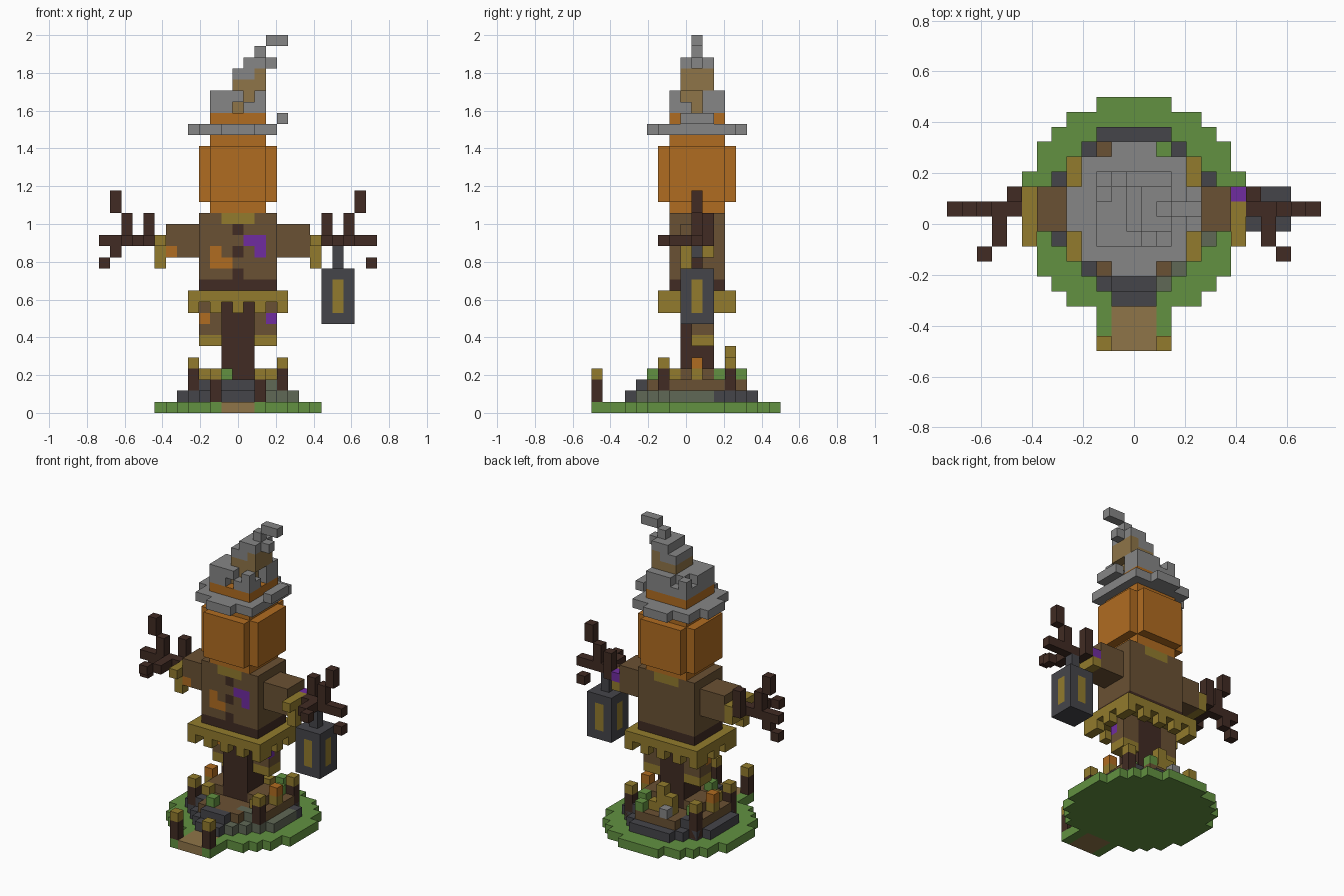
import bpy, bmesh
from mathutils import Vector

old = bpy.data.objects.get("Cube")
if old:
    bpy.data.objects.remove(old, do_unlink=True)

UNIT = 2 / 34          # edge of one block
MID = 1                # depth of the tower's axis, in blocks


def linear(c):
    c /= 255
    return c / 12.92 if c <= 0.04045 else ((c + 0.055) / 1.055) ** 2.4


PALETTE = {
    "grass_green": (98, 145, 65), "path_tan": (143, 117, 72),
    "hat_grey": (134, 134, 134), "slate": (69, 69, 74),
    "bark": (65, 43, 35), "cloth_brown": (106, 81, 51),
    "pumpkin_orange": (176, 108, 33), "straw_yellow": (146, 123, 45),
    "purple": (112, 44, 160), "moss_stone": (96, 104, 86),
}
NAMES = list(PALETTE)
MATERIALS = []
for name, rgb in PALETTE.items():
    mat = bpy.data.materials.new(name)
    mat.use_nodes = True
    colour = [linear(c) for c in rgb] + [1]
    mat.diffuse_color = colour
    mat.node_tree.nodes["Principled BSDF"].inputs["Base Color"].default_value = colour
    MATERIALS.append(mat)


def span(r):
    return range(r[0], r[1] + 1) if isinstance(r, tuple) else (r,)


class Part:
    """A group of coloured blocks that becomes one mesh of outer faces."""

    def __init__(self, name):
        self.name, self.cells = name, {}

    def box(self, colour, x, y, z):
        for i in span(x):
            for j in span(y):
                for k in span(z):
                    self.cells[i, j, k] = colour
        return self

    def pair(self, colour, x, y, z):
        flip = (-x[1], -x[0]) if isinstance(x, tuple) else -x
        return self.box(colour, x, y, z).box(colour, flip, y, z)

    def disc(self, colour, r2, z):
        for i in range(-8, 9):
            for j in range(-8, 9):
                if i * i + j * j <= r2:
                    self.box(colour, i, j + MID, z)
        return self

    def cut(self, x, y, z):
        for i in span(x):
            for j in span(y):
                for k in span(z):
                    self.cells.pop((i, j, k), None)
        return self

    def build(self):
        bm = bmesh.new()
        for cell, colour in self.cells.items():
            for axis in range(3):
                for side in (-1, 1):
                    near = list(cell)
                    near[axis] += side
                    if tuple(near) in self.cells:
                        continue
                    n, u, v = Vector(), Vector(), Vector()
                    n[axis], u[(axis + 1) % 3] = side / 2, 0.5
                    v[(axis + 2) % 3] = side / 2
                    c = Vector(cell) + Vector((0, 0, 0.5)) + n
                    ring = (c - u - v, c + u - v, c + u + v, c - u + v)
                    face = bm.faces.new([bm.verts.new(p * UNIT) for p in ring])
                    face.material_index = NAMES.index(colour)
        bmesh.ops.remove_doubles(bm, verts=bm.verts, dist=UNIT / 100)
        bmesh.ops.dissolve_limit(bm, angle_limit=0.01, verts=bm.verts,
                                 edges=bm.edges, delimit={'MATERIAL'})
        mesh = bpy.data.meshes.new(self.name)
        bm.to_mesh(mesh)
        bm.free()
        for m in MATERIALS:
            mesh.materials.append(m)
        bpy.context.collection.objects.link(bpy.data.objects.new(self.name, mesh))


# Grass island with the path leading in
ground = Part("grass_base").disc("grass_green", 55, 0)
ground.box("grass_green", (-2, 2), (-8, -6), 0)
ground.box("path_tan", (-1, 1), (-8, -6), 0).build()

# Stone terrace, earth mound and steps
terrace = Part("stone_terrace").disc("slate", 30, 1)
for i, j, k in list(terrace.cells):
    if i >= 2 and j <= 2:
        terrace.box("moss_stone", i, j, k)
terrace.build()
mound = Part("earth_mound").disc("cloth_brown", 20, 2)
for i, j, k in list(mound.cells):
    if min(abs(i), abs(j - MID)) > 2:
        mound.box("slate", i, j, k)
mound.box("moss_stone", (2, 3), -2, 2)
mound.pair("cloth_brown", (2, 3), (0, 2), 3).build()
steps = Part("front_steps").box("slate", (-1, 1), -5, 1)
steps.box("slate", (-1, 1), -4, (1, 2)).build()

# Fence posts
posts = Part("fence_posts")
posts.pair("bark", 2, -8, (1, 2)).pair("straw_yellow", 2, -8, 3)
for j in (-2, 4):
    posts.pair("bark", 4, j, (1, 3)).pair("straw_yellow", 4, j, 4)
posts.build()

# Crops and small plants on the mound
crops = Part("crops")
crops.pair("straw_yellow", 4, MID, 3).pair("pumpkin_orange", 4, MID, 4)
crops.pair("straw_yellow", 3, -1, 3).pair("straw_yellow", 1, 4, 3)
crops.box("straw_yellow", 0, 4, (3, 5)).box("straw_yellow", -1, 4, 4)
crops.box("grass_green", -1, -3, 3).box("grass_green", 2, 5, 3)
crops.box("grass_green", -3, 3, 3).box("grass_green", 3, 3, 3)
crops.box("hat_grey", -1, 5, 3).build()

# Central pole and trouser legs
Part("pole").box("bark", (-1, 1), (0, 2), (1, 9)).build()
legs = Part("trouser_legs").pair("cloth_brown", (2, 3), (1, 2), (7, 9))
legs.pair("straw_yellow", (2, 3), (1, 2), 6)
legs.box("pumpkin_orange", -3, 1, 8).box("purple", 3, 1, 8).build()

# Straw skirt with a toothed fringe
skirt = Part("straw_skirt").box("straw_yellow", (-4, 4), (-2, 4), (9, 10))
skirt.cut((-3, 3), (-1, 3), 9)
for gap in (-3, -1, 1, 3):
    skirt.cut(gap, -2, 9).cut(gap, 4, 9)
for gap in (0, 2):
    skirt.cut(-4, gap, 9).cut(4, gap, 9)
skirt.build()

# Coat with belt, collar, buttons and patches
coat = Part("coat").box("cloth_brown", (-3, 3), (-1, 3), (12, 17))
coat.box("bark", (-3, 3), (-1, 3), 11)
coat.box("straw_yellow", (-1, 1), (-1, 3), 17)
for k in (12, 14, 16):
    coat.box("bark", 0, -1, k)
coat.box("pumpkin_orange", (-2, -1), -1, 13).box("pumpkin_orange", -2, -1, 14)
coat.box("purple", (1, 2), -1, 15).box("purple", 2, -1, 14).build()

# Sleeves with straw cuffs
sleeves = Part("sleeves").pair("cloth_brown", (4, 6), (0, 2), (14, 16))
sleeves.pair("straw_yellow", 7, (0, 2), (14, 15)).pair("straw_yellow", 7, -1, 15)
sleeves.pair("straw_yellow", 7, 0, 13)
sleeves.box("pumpkin_orange", -6, 0, 14).box("purple", 7, 2, 15).build()

# Twig hands
twigs = Part("twig_hands").pair("bark", (8, 12), MID, 15)
twigs.pair("bark", 11, MID, (18, 19)).pair("bark", 10, MID, (16, 17))
twigs.pair("bark", 8, 2, (16, 17)).pair("bark", 8, 2, 15)
twigs.pair("bark", 9, (-1, 0), 15).pair("bark", 10, -2, 15)
twigs.pair("bark", 12, MID, 13).box("bark", -11, MID, 14).build()

# Hanging lantern with glowing panes on four sides
lantern = Part("lantern").box("slate", (8, 10), (0, 2), (8, 12))
lantern.box("slate", 9, MID, (13, 14))
lantern.box("straw_yellow", (8, 10), MID, (9, 11))
lantern.box("straw_yellow", 9, (0, 2), (9, 11)).build()

# Pumpkin head with notched corners
head = Part("pumpkin_head").disc("pumpkin_orange", 13, (19, 23))
head.box("pumpkin_orange", (-2, 2), (-1, 3), 18)
head.box("pumpkin_orange", (-2, 2), (-1, 3), (24, 26)).build()

# Hat brim, bent up on one side
brim = Part("hat_brim").disc("hat_grey", 18, 25)
brim.cut(4, (0, 2), 25).box("hat_grey", 4, (0, 2), 26)
brim.cut((-2, 2), (-1, 3), 25).build()

# Ragged crown and crooked tip
crown = Part("hat_crown").box("hat_grey", (-2, 2), (-1, 3), (27, 28))
crown.cut(0, -1, 27).cut(1, -1, 28).cut(2, MID, (27, 28)).cut(-1, 3, 28)
crown.cut(-2, 2, 28).cut(2, 0, 28)
crown.box("path_tan", (0, 1), (0, 2), (27, 28)).box("path_tan", (0, 2), (0, 2), (29, 30))
crown.box("hat_grey", (0, 1), (0, 2), 30).box("hat_grey", (1, 2), (0, 2), 31)
crown.box("hat_grey", 3, MID, 31).box("hat_grey", 2, MID, 32)
crown.box("hat_grey", (3, 4), MID, 33).build()
